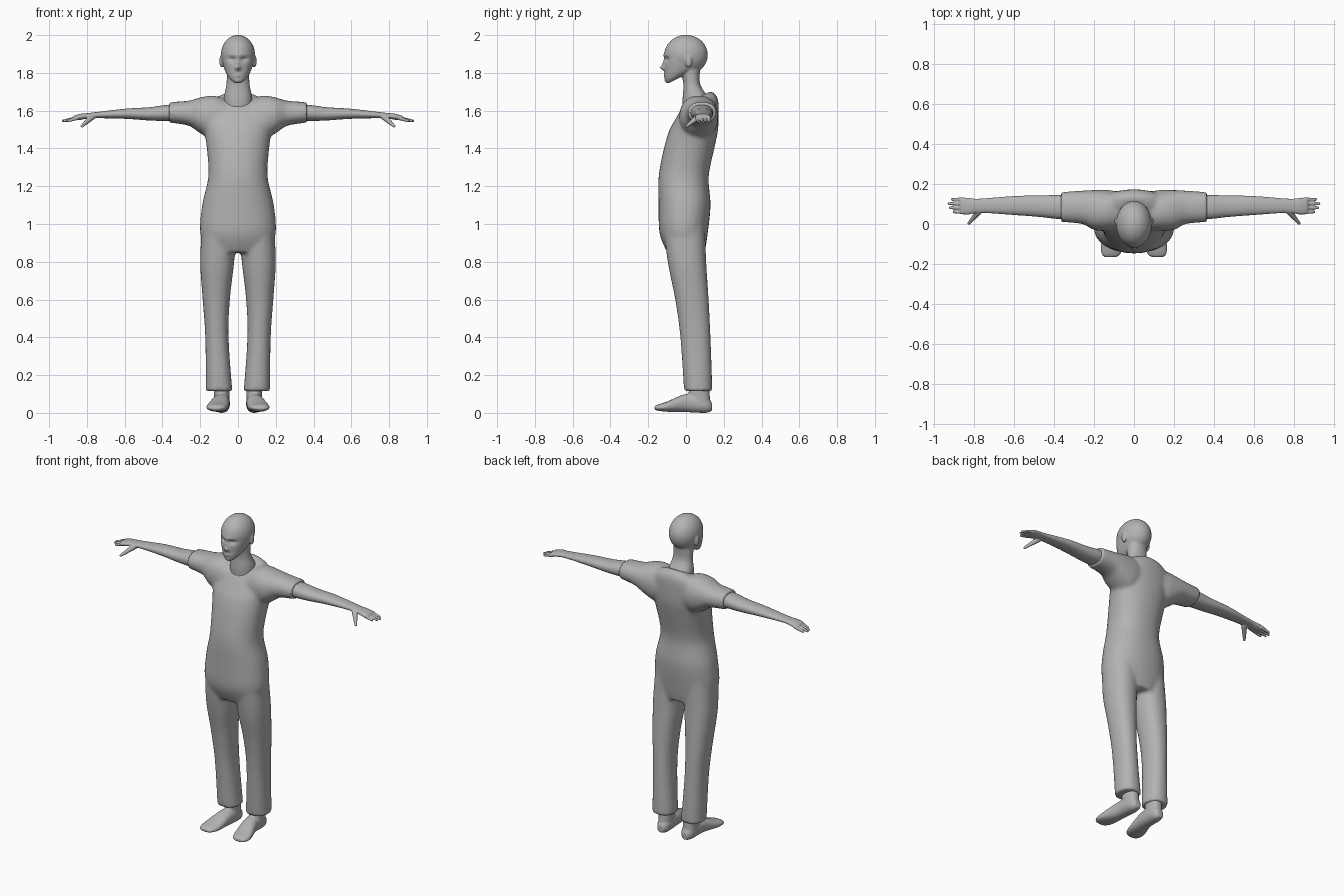
import bpy, bmesh, math
from mathutils import Matrix, Vector

cube = bpy.data.objects.get("Cube")
if cube:
    bpy.data.objects.remove(cube, do_unlink=True)

grey = bpy.data.materials.new("plain grey")
grey.use_nodes = True
grey.diffuse_color = (.45, .45, .45, 1)
grey.node_tree.nodes["Principled BSDF"].inputs["Base Color"].default_value = grey.diffuse_color

# Which coordinates the two ring directions and the path use
AXES = {"z": (0, 1, 2), "x": (1, 2, 0), "y": (0, 2, 1)}


def smooth_rings(rings, steps):
    """Fill in rings between the key rings with a smooth curve."""
    filled = []
    for i in range(len(rings) - 1):
        before, start = rings[max(i - 1, 0)], rings[i]
        end, after = rings[i + 1], rings[min(i + 2, len(rings) - 1)]
        for step in range(steps):
            t = step / steps
            filled.append([b + t * (c - a) / 2 + t * t * (a - 2.5 * b + 2 * c - d / 2)
                           + t ** 3 * (1.5 * (b - c) + (d - a) / 2)
                           for a, b, c, d in zip(before, start, end, after)])
    return filled + [rings[-1]]


def loft(bm, axis, rings, side=1, segments=32, steps=4, power=.9):
    """Closed skin over rings of (position, min a, max a, min b, max b, tilt)."""
    axis_a, axis_b, axis_path = AXES[axis]
    rings = [tuple(ring) + (0,) * (6 - len(ring)) for ring in rings]
    loops = []
    for position, a_min, a_max, b_min, b_max, tilt in smooth_rings(rings, steps):
        loop = []
        for k in range(segments):
            angle = math.tau * k / segments
            cos, sin = math.cos(angle), math.sin(angle)
            offset_a = (a_max - a_min) / 2 * math.copysign(abs(cos) ** power, cos)
            offset_b = (b_max - b_min) / 2 * math.copysign(abs(sin) ** power, sin)
            point = Vector()
            point[axis_a] = (a_min + a_max) / 2 + offset_a
            point[axis_b] = (b_min + b_max) / 2 + offset_b
            point[axis_path] = position + tilt * offset_b
            point.x *= side
            loop.append(bm.verts.new(point))
        loops.append(loop)
    for lower, upper in zip(loops, loops[1:]):
        for k in range(segments):
            following = (k + 1) % segments
            bm.faces.new((lower[k], lower[following], upper[following], upper[k]))
    bm.faces.new(loops[0][::-1])
    bm.faces.new(loops[-1])


def centred_loft(bm, rings, **options):
    """Upright loft over rings of (height, half width, front, back, tilt)."""
    loft(bm, "z", [(z, -half, half, front, back, tilt)
                   for z, half, front, back, tilt in rings], **options)


def ellipsoid(bm, centre, radii):
    matrix = Matrix.Translation(centre) @ Matrix.Diagonal((*radii, 1))
    bmesh.ops.create_uvsphere(bm, u_segments=64, v_segments=32, radius=1, matrix=matrix)


def finger(bm, root, tip, thick, thin, side):
    """Tapered rod with a rounded end."""
    root = Vector((root[0] * side, *root[1:]))
    tip = Vector((tip[0] * side, *tip[1:]))
    direction = tip - root
    turn = direction.to_track_quat("Z", "Y").to_matrix().to_4x4()
    bmesh.ops.create_cone(bm, cap_ends=True, segments=12, radius1=thick, radius2=thin,
                          depth=direction.length,
                          matrix=Matrix.Translation((root + tip) / 2) @ turn)
    ellipsoid(bm, tip, (thin, thin, thin))


def finish(name, bm, voxel, relax, keep=.3):
    """Fuse the overlapping shapes into one smooth skin."""
    bmesh.ops.recalc_face_normals(bm, faces=bm.faces)
    mesh = bpy.data.meshes.new(name)
    bm.to_mesh(mesh)
    bm.free()
    mesh.materials.append(grey)
    body_part = bpy.data.objects.new(name, mesh)
    bpy.context.collection.objects.link(body_part)
    fuse = body_part.modifiers.new("fuse", "REMESH")
    fuse.mode = "VOXEL"
    fuse.voxel_size = voxel
    soften = body_part.modifiers.new("soften", "SMOOTH")
    soften.iterations = relax
    lighten = body_part.modifiers.new("lighten", "DECIMATE")
    lighten.ratio = keep
    bpy.ops.object.select_all(action="DESELECT")
    body_part.select_set(True)
    bpy.context.view_layer.objects.active = body_part
    for modifier in list(body_part.modifiers):
        bpy.ops.object.modifier_apply(modifier=modifier.name)
    bpy.ops.object.shade_smooth_by_angle(angle=math.radians(50))


# Clothes: torso up to the sloping neckline, sleeves and trouser legs
bm = bmesh.new()
centred_loft(bm, [(.85, .16, -.1, .1, 0), (.95, .2, -.14, .115, 0), (1.1, .19, -.145, .13, 0),
                  (1.25, .157, -.145, .12, 0), (1.4, .165, -.117, .15, 0), (1.5, .18, -.087, .17, 0),
                  (1.57, .19, -.06, .173, .2), (1.62, .17, -.04, .17, .35),
                  (1.655, .12, -.02, .15, .45), (1.667, .08, -.01, .125, .5)])
for side in (1, -1):
    loft(bm, "x", [(.07, -.03, .16, 1.48, 1.66), (.13, -.035, .17, 1.45, 1.68),
                   (.2, -.03, .17, 1.48, 1.67), (.26, 0, .167, 1.52, 1.653),
                   (.365, .01, .16, 1.537, 1.645)], side)
    loft(bm, "z", [(.115, .03, .17, -.01, .14), (.4, .05, .173, -.03, .13),
                   (.6, .043, .187, -.057, .12), (.8, .02, .2, -.097, .107),
                   (1, .005, .19, -.12, .1)], side)
finish("shirt_and_trousers", bm, .011, relax=4)

# Head: skull and tilted jaw
bm = bmesh.new()
ellipsoid(bm, (0, 0, 1.895), (.09, .115, .106))
centred_loft(bm, [(1.765, .03, -.095, -.01, .5), (1.79, .055, -.11, .05, .35),
                  (1.825, .073, -.113, .09, .2), (1.87, .084, -.113, .1, .05),
                  (1.92, .08, -.105, .1, 0)], segments=64, steps=8)

# Face: each feature is a soft bump (across, height, width, tallness, depth)
FEATURES = {"bridge": (0, 1.85, .01, .025, .012), "nose tip": (0, 1.826, .014, .012, .022),
            "brow": (0, 1.893, .05, .01, .005), "eye": (.032, 1.872, .02, .012, -.014),
            "lips": (0, 1.787, .02, .01, .006), "chin": (0, 1.755, .02, .01, .005)}
for vert in bm.verts:
    if vert.co.y < -.03:
        x, z = abs(vert.co.x), vert.co.z
        vert.co.y -= sum(depth * math.exp(-((x - across) / wide) ** 2 - ((z - height) / tall) ** 2)
                         for across, height, wide, tall, depth in FEATURES.values())

# Neck and ears
centred_loft(bm, [(1.56, .07, -.015, .13, 0), (1.66, .076, -.018, .12, 0),
                  (1.74, .061, -.014, .075, 0), (1.82, .06, -.03, .075, 0)])
for side in (1, -1):
    ellipsoid(bm, (side * .086, .014, 1.862), (.013, .018, .034))
finish("head_and_neck", bm, .0045, relax=3)

for side, label in ((1, "left"), (-1, "right")):
    # Arm and palm, then four fingers and a thumb
    bm = bmesh.new()
    loft(bm, "x", [(.3, .025, .145, 1.55, 1.63), (.38, .025, .145, 1.546, 1.63),
                   (.47, .035, .143, 1.548, 1.618), (.6, .045, .14, 1.557, 1.61),
                   (.77, .056, .127, 1.56, 1.59), (.83, .047, .13, 1.552, 1.584),
                   (.87, .05, .133, 1.548, 1.573)], side)
    for i, reach in enumerate((.9, .92, .926, .91)):
        y = .06 + i * .021
        finger(bm, (.85, y, 1.561), (reach, y, 1.546), .011, .007, side)
    finger(bm, (.77, .07, 1.57), (.826, .004, 1.518), .018, .008, side)
    finish(label + "_arm", bm, .004, relax=2)

    # Foot and ankle
    bm = bmesh.new()
    loft(bm, "y", [(-.166, .09, .145, .016, .034), (-.15, .068, .162, .012, .044),
                   (-.1, .052, .165, .006, .06), (0, .044, .135, .004, .1),
                   (.1, .045, .125, 0, .09), (.137, .065, .105, .01, .055)], side)
    loft(bm, "z", [(.03, .046, .126, .02, .13), (.18, .045, .13, .01, .12)], side)
    finish(label + "_foot", bm, .005, relax=3)
